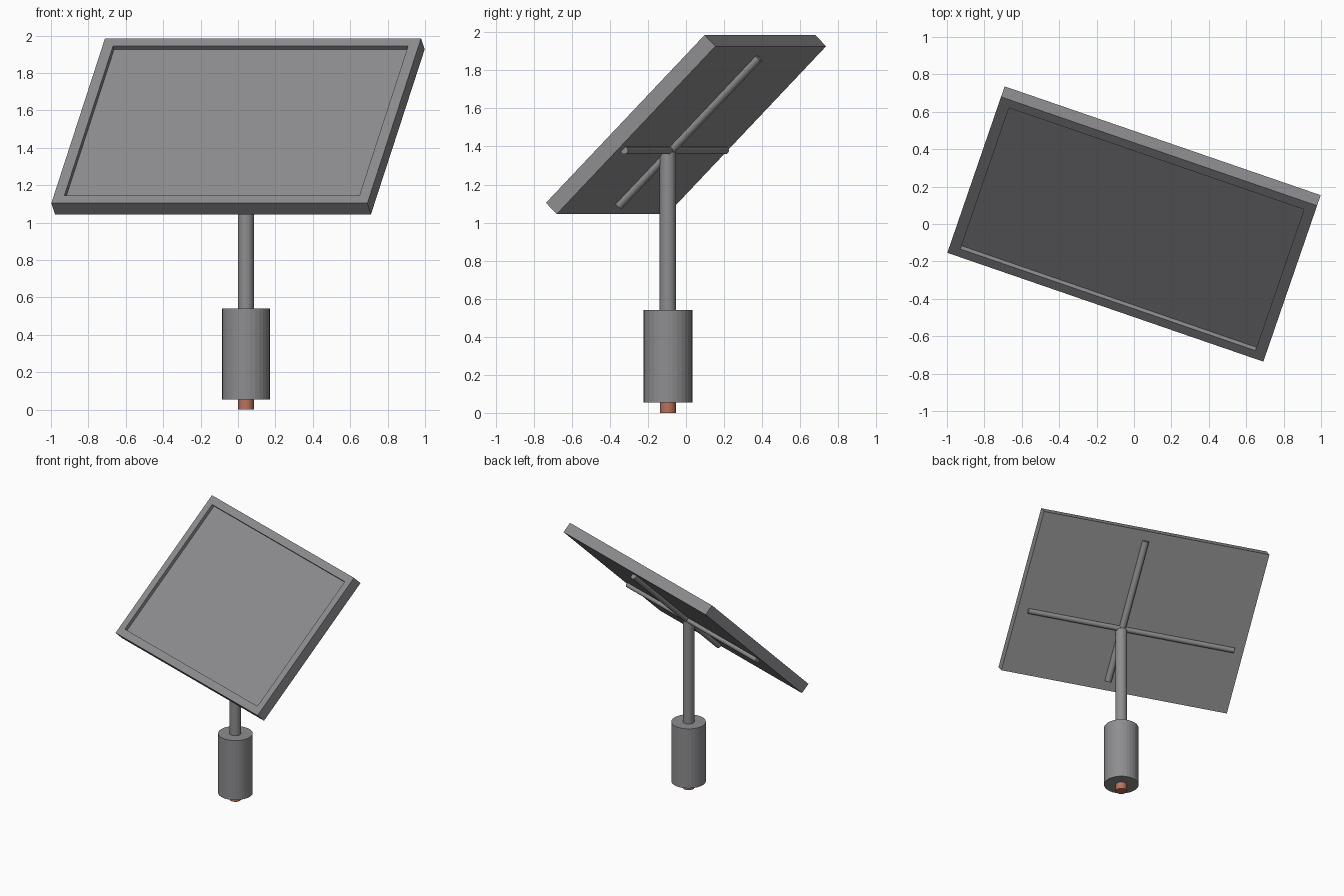
import bpy, bmesh, math
from mathutils import Matrix, Vector

if "Cube" in bpy.data.objects:
    bpy.data.objects.remove(bpy.data.objects["Cube"])

def material(name, rgb):
    m = bpy.data.materials.new(name)
    m.diffuse_color = (*rgb, 1)
    m.use_nodes = True
    m.node_tree.nodes["Principled BSDF"].inputs["Base Color"].default_value = m.diffuse_color
    return m

grey = material("grey metal", (0.27, 0.27, 0.28))
copper = material("copper", (0.48, 0.17, 0.11))

def add(name, bm, mat, matrix=Matrix()):
    me = bpy.data.meshes.new(name)
    bm.to_mesh(me)
    bm.free()
    me.materials.append(mat)
    ob = bpy.data.objects.new(name, me)
    ob.matrix_world = matrix
    bpy.context.collection.objects.link(ob)
    return ob

def rod(name, a, b, r, mat, matrix=Matrix(), sides=32):
    a, b = Vector(a), Vector(b)
    d = b - a
    turn = Matrix.Translation((a + b) / 2) @ d.to_track_quat('Z', 'Y').to_matrix().to_4x4()
    bm = bmesh.new()
    bmesh.ops.create_cone(bm, cap_ends=True, segments=sides, radius1=r, radius2=r,
                          depth=d.length, matrix=turn)
    return add(name, bm, mat, matrix)

# tilted panel frame: local x = width, y = slope, z = outward normal
W, H, T = 1.787, 1.247, 0.084
tilt = (Matrix.Translation((0, 0, 1.515)) @ Matrix.Rotation(math.radians(-19), 4, 'Z')
        @ Matrix.Rotation(math.radians(45), 4, 'X'))

# panel with a shallow recess in its front face
bm = bmesh.new()
bmesh.ops.create_cube(bm, size=1, matrix=Matrix.Diagonal((W, H, T, 1)))
bm.normal_update()
front = max(bm.faces, key=lambda f: f.normal.z)
bmesh.ops.inset_region(bm, faces=[front], thickness=0.084)
floor = bmesh.ops.extrude_discrete_faces(bm, faces=[front])["faces"][0]
bmesh.ops.translate(bm, verts=floor.verts, vec=(0, 0, -0.026))
add("panel", bm, grey, tilt)

# crossed support bars on the back
zb = -T / 2 - 0.01
rod("slope_bar", (0.07, -0.55, zb), (0.07, 0.55, zb), 0.025, grey, tilt)
rod("cross_bar", (-0.815, -0.14, zb), (0.815, -0.14, zb), 0.02, grey, tilt)

# upright pole, weighted base and copper foot
px, py = 0.043, -0.095
rod("pole", (px, py, 0.3), (px, py, 1.372), 0.043, grey)
rod("base_cylinder", (px, py, 0.055), (px, py, 0.54), 0.128, grey)
rod("copper_foot", (px, py, 0), (px, py, 0.1), 0.042, copper)
